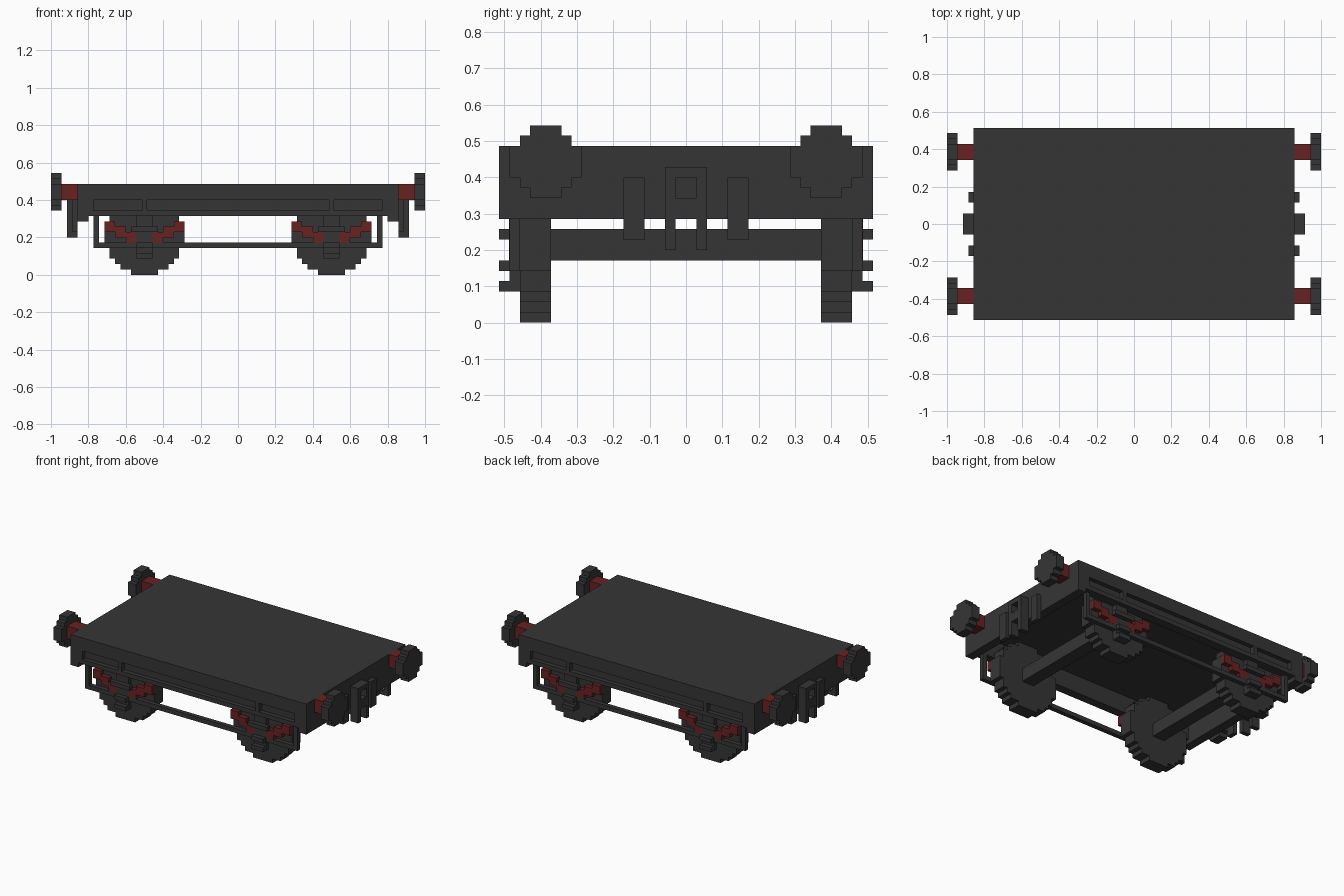
import bpy, bmesh
from mathutils import Vector

U = 1 / 35  # one block

cube = bpy.data.objects.get("Cube")
if cube:
    bpy.data.objects.remove(cube, do_unlink=True)


def material(name, rgb):
    m = bpy.data.materials.new(name)
    m.use_nodes = True
    m.diffuse_color = (*rgb, 1)
    bsdf = next(n for n in m.node_tree.nodes if n.type == "BSDF_PRINCIPLED")
    bsdf.inputs["Base Color"].default_value = (*rgb, 1)
    bsdf.inputs["Roughness"].default_value = 0.8
    return m


GREY = material("dark grey", (0.036, 0.036, 0.036))
RED = material("dark red", (0.14, 0.016, 0.016))


def finish(name, bm, mat):
    bmesh.ops.scale(bm, vec=(U, U, U), verts=bm.verts)
    bmesh.ops.recalc_face_normals(bm, faces=bm.faces)
    me = bpy.data.meshes.new(name)
    bm.to_mesh(me)
    bm.free()
    me.materials.append(mat)
    ob = bpy.data.objects.new(name, me)
    bpy.context.collection.objects.link(ob)
    return ob


def boxes(name, mat, *spans):
    """One object from boxes given as (x0, x1, y0, y1, z0, z1) in blocks."""
    bm = bmesh.new()
    for x0, x1, y0, y1, z0, z1 in spans:
        vs = bmesh.ops.create_cube(bm, size=1)["verts"]
        bmesh.ops.scale(bm, vec=(abs(x1 - x0), abs(y1 - y0), z1 - z0), verts=vs)
        bmesh.ops.translate(bm, vec=((x0 + x1) / 2, (y0 + y1) / 2, (z0 + z1) / 2), verts=vs)
    return finish(name, bm, mat)


def stepped_disc(name, mat, widths, z0, centre, t0, t1, axis):
    """Blocky disc: row widths from the bottom up, extruded along x or y."""
    right = []
    for i, w in enumerate(widths):
        for p in ((w / 2, z0 + i), (w / 2, z0 + i + 1)):
            if len(right) > 1 and right[-1][0] == right[-2][0] == p[0]:
                right.pop()
            if not right or right[-1] != p:
                right.append(p)
    outline = right + [(-a, z) for a, z in reversed(right)]
    bm = bmesh.new()
    if axis == "x":
        vs = [bm.verts.new((t0, centre + a, z)) for a, z in outline]
        push = Vector((t1 - t0, 0, 0))
    else:
        vs = [bm.verts.new((centre + a, t0, z)) for a, z in outline]
        push = Vector((0, t1 - t0, 0))
    face = bm.faces.new(vs)
    ext = bmesh.ops.extrude_face_region(bm, geom=[face], use_keep_orig=True)["geom"]
    bmesh.ops.translate(bm, vec=push, verts=[g for g in ext if isinstance(g, bmesh.types.BMVert)])
    return finish(name, bm, mat)


WHEEL_ROWS = [5, 9, 11, 13, 13, 15, 15, 15, 15, 15, 13, 13, 11, 9, 5]
BUFFER_ROWS = [3, 5, 7, 7, 7, 5, 3]

# Deck plate
boxes("deck", GREY, (-30, 30, -18, 18, 15, 17))

for s, side in ((1, "back"), (-1, "front")):
    # Channel-shaped side beam with ribs
    ribs = [(x, x + 1, s * 17, s * 18, 12, 14) for x in (-28, -18, 17, 27)]
    boxes(side + "_side_beam", GREY,
          (-28, 28, s * 16, s * 17, 11, 15),
          (-28, 28, s * 17, s * 18, 14, 15),
          (-28, 28, s * 17, s * 18, 11, 12), *ribs)
    # Tie bar hanging below the beam
    boxes(side + "_tie_bar", GREY,
          (-27, 27, s * 16, s * 17, 5, 6),
          (-27, -26, s * 16, s * 17, 6, 11),
          (26, 27, s * 16, s * 17, 6, 11))

for e, end in ((1, "left"), (-1, "right")):
    # End beam
    boxes(end + "_end_beam", GREY, (e * 28, e * 30, -18, 18, 10, 15))
    # Coupling frame
    boxes(end + "_coupling", GREY,
          (e * 30, e * 32, -2, -1, 7, 15),
          (e * 30, e * 32, 1, 2, 7, 15),
          (e * 30, e * 32, -1, 1, 14, 15),
          (e * 30, e * 32, -1, 1, 10, 12))
    # Axle
    c = e * 17.5
    boxes(end + "_axle", GREY, (c - 1.5, c + 1.5, -13, 13, 6, 9))

    for s, side in ((1, "back"), (-1, "front")):
        tag = f"{end}_{side}_"
        # Brake hose
        boxes(tag + "hose", GREY, (e * 30, e * 31, s * 4, s * 6, 8, 14))
        # Buffer
        boxes(tag + "buffer_shaft", RED, (e * 30, e * 33, s * 12, s * 15, 14, 17))
        stepped_disc(tag + "buffer_head", GREY, BUFFER_ROWS, 12, s * 13.5, e * 33, e * 35, "x")
        # Wheel
        stepped_disc(tag + "wheel", GREY, WHEEL_ROWS, 0, c, s * 13, s * 16, "y")
        # Axle box with projecting ribs
        boxes(tag + "axle_box", GREY,
              (c - 1.5, c + 1.5, s * 16, s * 17, 3, 11),
              (c - 2.5, c + 2.5, s * 17, s * 18, 8, 9),
              (c - 1.5, c + 1.5, s * 17, s * 18, 5, 6),
              (c - 1.5, c + 1.5, s * 17, s * 18, 3, 4))
        # Stepped leaf spring, rising outwards on both sides
        leaves = []
        for d in (-1, 1):
            for i in range(3):
                a = 1.5 + 2 * i
                leaves.append((c + d * a, c + d * (a + 2), s * 16, s * 17.02, 6 + i, 8 + i))
        boxes(tag + "leaf_spring", RED, *leaves)
